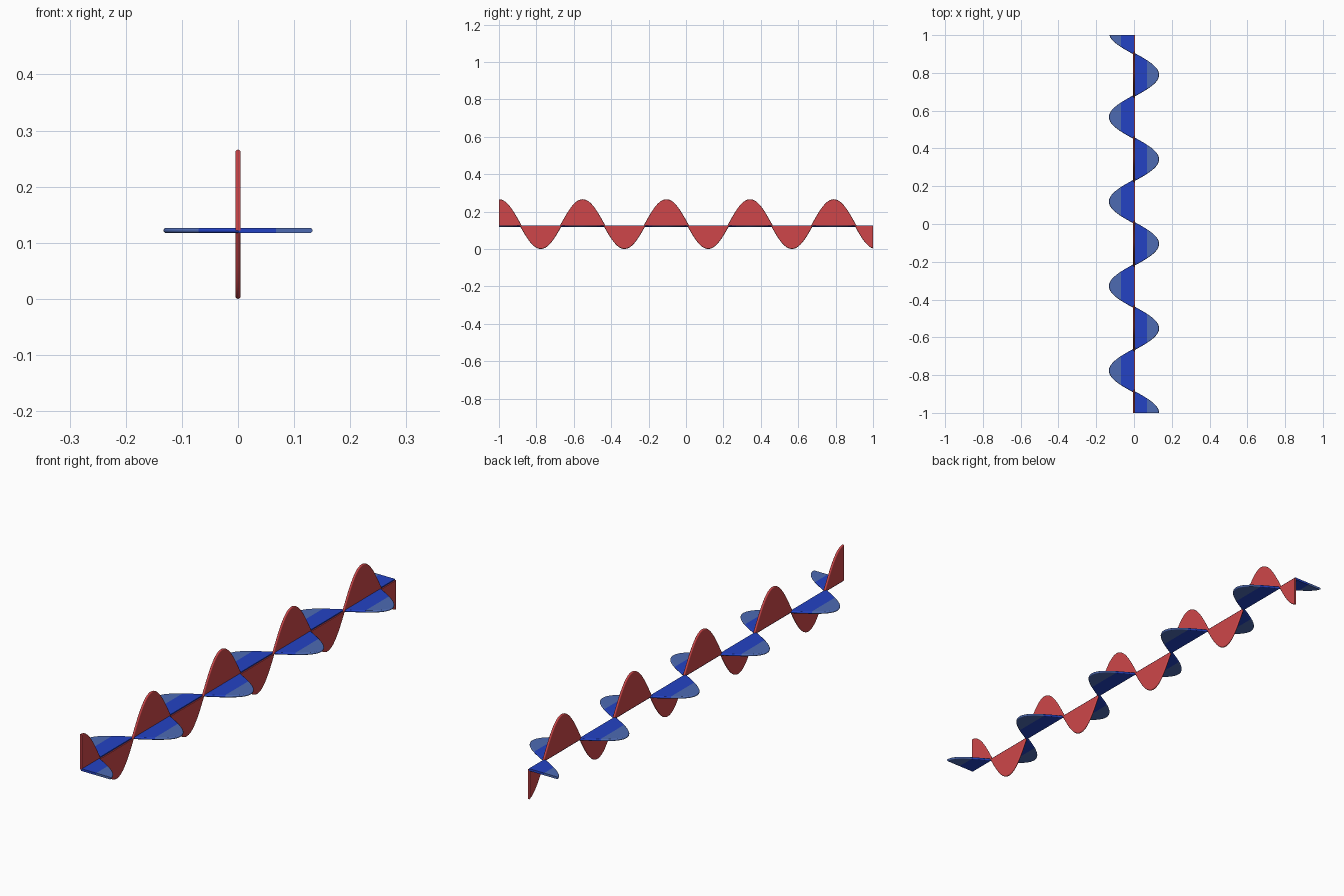
import bpy, bmesh, math
from mathutils import Vector

if "Cube" in bpy.data.objects:
    bpy.data.objects.remove(bpy.data.objects["Cube"])

AMP, R, PERIOD = 0.1285, 0.0045, 0.4475   # wave height, rim radius, wavelength
BAND = 0.068                              # where the blue turns paler
AXIS_Z, RED_MID = 0.122, 0.133


def material(name, rgb):
    m = bpy.data.materials.new(name)
    m.diffuse_color = (*rgb, 1)
    m.use_nodes = True
    m.node_tree.nodes["Principled BSDF"].inputs["Base Color"].default_value = m.diffuse_color
    return m


red = material("red", (0.62, 0.062, 0.068))
blue = material("blue", (0.017, 0.055, 0.55))
pale_blue = material("pale blue", (0.075, 0.145, 0.45))


def wave_ribbon(name, out, side, shift, mats):
    """Thin filled wave: 'out' is the swing direction, 'side' the plate normal."""
    out, side, along = Vector(out), Vector(side), Vector((0, 1, 0))
    origin = Vector((0, 0, AXIS_Z))
    height = lambda y: shift + AMP * math.cos(2 * math.pi * (y + 1) / PERIOD)

    # even samples plus exact crossings of the axis and colour bands
    ys = {round(-1 + 2 * i / 220, 5) for i in range(221)}
    for level in (0, BAND, -BAND):
        a = math.acos((level - shift) / AMP) / (2 * math.pi)
        for k in range(-1, 7):
            for f in (a, -a):
                y = -1 + PERIOD * (k + f)
                if -1 < y < 1:
                    ys.add(y)
    ys = sorted(ys)

    bm = bmesh.new()

    def face(pts, normal, idx, smooth=False):
        clean = []
        for p in pts:
            if all((p - q).length > 1e-6 for q in clean):
                clean.append(p)
        if len(clean) < 3:
            return
        f = bm.faces.new([bm.verts.new(p) for p in clean])
        f.normal_update()
        if f.normal.dot(normal) < 0:
            f.normal_flip()
        f.material_index = idx if len(mats) > 1 else 0
        f.smooth = smooth

    def levels(y):
        h = height(y)
        return [0, math.copysign(min(abs(h), BAND), h), h]

    def at(y, h, s):
        return origin + along * y + out * h + side * (s * R)

    # filled plate: both faces and the straight edge on the axis
    for y0, y1 in zip(ys, ys[1:]):
        mid = height((y0 + y1) / 2)
        l0, l1 = levels(y0), levels(y1)
        for j in (0, 1):
            for s in (1, -1):
                face([at(y0, l0[j], s), at(y0, l0[j + 1], s),
                      at(y1, l1[j + 1], s), at(y1, l1[j], s)], side * s, j)
        face([at(y0, 0, 1), at(y0, 0, -1), at(y1, 0, -1), at(y1, 0, 1)],
             out * -math.copysign(1, mid), 0)
    # end walls
    for y in (-1, 1):
        l = levels(y)
        for j in (0, 1):
            face([at(y, l[j], 1), at(y, l[j + 1], 1),
                  at(y, l[j + 1], -1), at(y, l[j], -1)], along * y, j)

    # rounded rim following the wave
    n, rings = 10, []
    for y in ys:
        slope = (height(y + 1e-4) - height(y - 1e-4)) / 2e-4
        across = (out - along * slope).normalized()
        if abs(y) == 1:
            across = out
        c = at(y, height(y), 0)
        rings.append((c, [c + (across * math.cos(2 * math.pi * k / n)
                               + side * math.sin(2 * math.pi * k / n)) * R
                          for k in range(n)]))
    for i in range(len(ys) - 1):
        (c0, a), (c1, b) = rings[i], rings[i + 1]
        idx = 1 if abs(height((ys[i] + ys[i + 1]) / 2)) > BAND else 0
        for k in range(n):
            m = (k + 1) % n
            face([a[k], a[m], b[m], b[k]],
                 (a[k] + a[m] + b[k] + b[m]) / 4 - (c0 + c1) / 2, idx, True)
    face(rings[0][1], -along, 1)
    face(rings[-1][1], along, 1)

    bmesh.ops.remove_doubles(bm, verts=bm.verts, dist=1e-6)
    mesh = bpy.data.meshes.new(name)
    bm.to_mesh(mesh)
    bm.free()
    for m in mats:
        mesh.materials.append(m)
    ob = bpy.data.objects.new(name, mesh)
    bpy.context.collection.objects.link(ob)


# upright and flat waves sharing one axis
wave_ribbon("upright_wave", (0, 0, 1), (1, 0, 0), RED_MID - AXIS_Z, [red])
wave_ribbon("flat_wave", (1, 0, 0), (0, 0, 1), 0, [blue, pale_blue])
